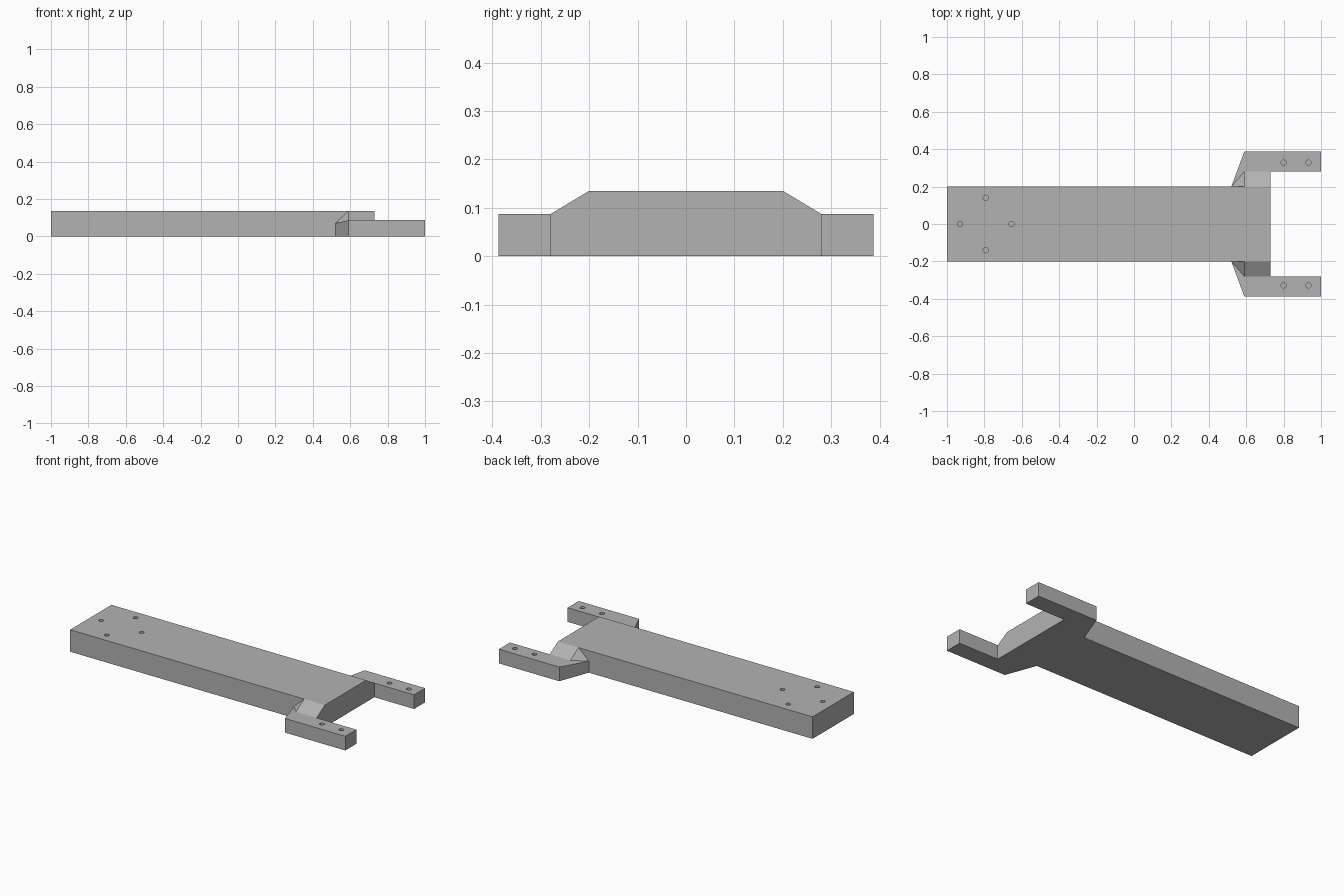
import bpy, bmesh

cube = bpy.data.objects.get("Cube")
if cube:
    bpy.data.objects.remove(cube, do_unlink=True)

grey = bpy.data.materials.new("plain grey")
grey.use_nodes = True
colour = (0.45, 0.45, 0.45, 1)
grey.diffuse_color = colour
grey.node_tree.nodes["Principled BSDF"].inputs["Base Color"].default_value = colour


def add_object(name, bm):
    bmesh.ops.recalc_face_normals(bm, faces=bm.faces[:])
    mesh = bpy.data.meshes.new(name)
    bm.to_mesh(mesh)
    bm.free()
    mesh.materials.append(grey)
    obj = bpy.data.objects.new(name, mesh)
    bpy.context.collection.objects.link(obj)
    return obj


def solid(name, tops):
    """Closed block from top polygons: walls drop to a flat base."""
    bm = bmesh.new()
    cache = {}

    def vert(p):
        if p not in cache:
            cache[p] = bm.verts.new(p)
        return cache[p]

    edges = [(p, q) for poly in tops for p, q in zip(poly, poly[1:] + poly[:1])]
    shared = {frozenset(e) for e in edges if (e[1], e[0]) in edges}
    floor = lambda p: (p[0], p[1], 0)
    for poly in tops:
        bm.faces.new([vert(p) for p in poly])
        bm.faces.new([vert(floor(p)) for p in reversed(poly)])
    for p, q in edges:
        if frozenset((p, q)) not in shared:
            bm.faces.new([vert(floor(p)), vert(floor(q)), vert(q), vert(p)])
    return add_object(name, bm)


def drill(obj, centres, top, depth=0.06, radius=0.014):
    """Blind round screw holes sunk from the top face."""
    bm = bmesh.new()
    for x, y in centres:
        made = bmesh.ops.create_cone(bm, cap_ends=True, segments=24, radius1=radius,
                                     radius2=radius, depth=2 * depth)
        bmesh.ops.translate(bm, verts=made["verts"], vec=(x, y, top))
    cutter = add_object(obj.name + "_hole_cutter", bm)
    cutter.hide_render = True
    cutter.hide_set(True)
    cutter.display_type = 'WIRE'
    mod = obj.modifiers.new("screw holes", 'BOOLEAN')
    mod.operation = 'DIFFERENCE'
    mod.solver = 'EXACT'
    mod.object = cutter
    # Bake the cut so the cutter can go
    bpy.context.view_layer.objects.active = obj
    bpy.ops.object.modifier_apply(modifier=mod.name)
    bpy.data.objects.remove(cutter, do_unlink=True)


# Long main deck with a diamond of four holes
deck_top, arm_top = 0.135, 0.087
half, inner, outer = 0.2, 0.28, 0.387
deck = solid("deck", [[(-1, -half, deck_top), (0.73, -half, deck_top),
                       (0.73, half, deck_top), (-1, half, deck_top)]])
drill(deck, [(-0.93, 0), (-0.655, 0), (-0.793, 0.14), (-0.793, -0.14)], deck_top)

# Mirrored fork arms: sloped shoulder, angled root and a flat drilled prong
for name, s in (("left_side_arm", 1), ("right_side_arm", -1)):
    root = (0.52, s * half, 0.07)
    ridge = (0.59, s * half, deck_top)
    ridge_end = (0.73, s * half, deck_top)
    foot = (0.59, s * inner, arm_top)
    foot_end = (0.73, s * inner, arm_top)
    elbow = (0.59, s * outer, arm_top)
    tip_out = (1, s * outer, arm_top)
    tip_in = (1, s * inner, arm_top)
    arm = solid(name, [[root, ridge, foot], [root, foot, elbow],
                       [ridge, ridge_end, foot_end, foot],
                       [foot, foot_end, tip_in, tip_out, elbow]])
    drill(arm, [(0.8, s * 0.328), (0.932, s * 0.328)], arm_top)
